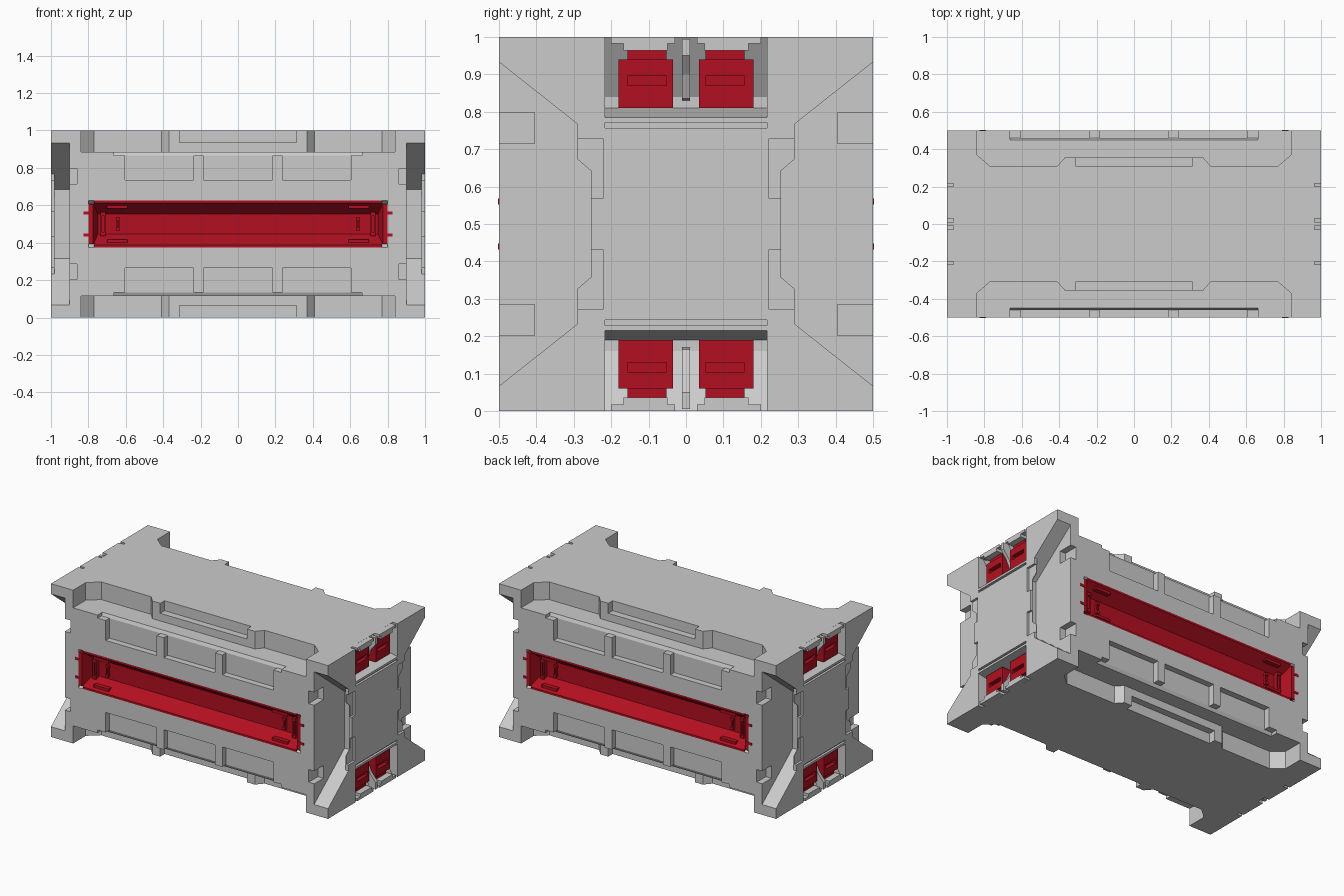
import bpy, bmesh

if "Cube" in bpy.data.objects:
    bpy.data.objects.remove(bpy.data.objects["Cube"])

MID = 0.5  # every part is built around the crate's centre height

red = bpy.data.materials.new("red_paint")
red.diffuse_color = (0.45, 0.005, 0.015, 1)
red.use_nodes = True
red.node_tree.nodes["Principled BSDF"].inputs["Base Color"].default_value = red.diffuse_color


def add_prism(bm, axis, pts, lo, hi):
    """Extrude a 2D profile along an axis: x takes (y,z), y takes (x,z), z takes (x,y)."""
    def place(p, d):
        return {"x": (d, p[0], p[1]), "y": (p[0], d, p[1]), "z": (p[0], p[1], d)}[axis]
    a = [bm.verts.new(place(p, lo)) for p in pts]
    b = [bm.verts.new(place(p, hi)) for p in pts]
    faces = [bm.faces.new(a), bm.faces.new(b)]
    n = len(pts)
    for i in range(n):
        faces.append(bm.faces.new((a[i], a[(i + 1) % n], b[(i + 1) % n], b[i])))
    bmesh.ops.recalc_face_normals(bm, faces=faces)


def box(x0, x1, y0, y1, z0, z1):
    return ("x", [(y0, z0), (y1, z0), (y1, z1), (y0, z1)], x0, x1)


def make(name, prisms, mat=None):
    bm = bmesh.new()
    for p in prisms:
        add_prism(bm, *p)
    me = bpy.data.meshes.new(name)
    bm.to_mesh(me)
    bm.free()
    ob = bpy.data.objects.new(name, me)
    bpy.context.collection.objects.link(ob)
    ob.location.z = MID
    if mat:
        me.materials.append(mat)
    return ob


def apply(ob, mod):
    bpy.context.view_layer.update()
    bpy.context.view_layer.objects.active = ob
    bpy.ops.object.modifier_apply(modifier=mod.name)


def cut(ob, prism):
    tool = make("cutter", [prism])
    tool.hide_render = True
    mod = ob.modifiers.new("cut", "BOOLEAN")
    mod.operation, mod.solver, mod.object = "DIFFERENCE", "EXACT", tool
    apply(ob, mod)
    bpy.data.objects.remove(tool)


def mirror(ob, axes):
    mod = ob.modifiers.new("mirror", "MIRROR")
    for i, a in enumerate("xyz"):
        mod.use_axis[i] = a in axes
    mod.merge_threshold = 0.0005
    apply(ob, mod)


# Crate body: one eighth is carved, then mirrored three ways
body = make("crate_body", [box(0, 1, 0, 0.5, 0, 0.5)])


def slope(y):
    return 0.433 - (0.5 - y) * 0.79


cuts = [
    # stepped recess in the long edge of the lid, with a shallow centre notch
    ("z", [(-.1, .355), (.37, .355), (.41, .31), (.77, .31), (.84, .37), (.84, .6), (-.1, .6)], .385, .6),
    box(-.1, .313, .31, .4, .435, .6),
    # lip and pockets along the top of the long wall
    ("x", [(.45, .385), (.46, .365), (.6, .365), (.6, .45), (.45, .45)], -.1, .663),
    box(-.1, .185, .46, .6, .235, .37),
    box(.237, .605, .46, .6, .235, .37),
    # sloping corner cavity that runs behind the end plate
    ("x", [(.6, slope(.6)), (.186, slope(.186)), (.186, -.1), (.6, -.1)], .9, .98),
    ("x", [(.6, slope(.6)), (.29, slope(.29)), (.29, .173), (.254, .142), (.254, -.1), (.6, -.1)], .97, 1.1),
    # corner notch and end plate slot
    box(.86, .95, .405, .6, .215, .298),
    box(.985, 1.1, .222, .32, .068, .229),
    # wedge recess for the latches, with a thin groove beside it
    ("y", [(1.1, .727), (.87, .34), (.87, .31), (1, .285), (1.1, .285)], -.1, .217),
    box(.985, 1.1, -.1, .217, .257, .271),
    # trough seat in the long wall
    ("x", [(.41, -.1), (.41, .06), (.5, .125), (.6, .197), (.6, -.1)], -.1, .8),
]
for c in cuts:
    cut(body, c)

# open the cut planes before mirroring
bm = bmesh.new()
bm.from_mesh(body.data)
inner = [f for f in bm.faces if any(all(abs(v.co[i]) < 1e-4 for v in f.verts) for i in range(3))]
bmesh.ops.delete(bm, geom=inner, context="FACES")
bm.to_mesh(body.data)
bm.free()
mirror(body, "xyz")

# Red trough set into each long wall
trough = make("side_trough", [
    ("x", [(.5, .125), (.41, .06), (.41, -.06), (.5, -.125), (.5, -.112),
           (.422, -.054), (.422, .054), (.5, .112)], -.77, .77)], red)
mirror(trough, "y")

# Sloped end caps, hinge pins and inner brackets of the trough
caps = make("trough_end_caps", [
    ("z", [(.8, .5), (.8, .41), (.745, .41), (.775, .5)], -.108, .108)], red)
mirror(caps, "xy")
pins = make("trough_pins", [box(.79, .825, .49, .503, .052, .068)], red)
mirror(pins, "xyz")
brackets = make("trough_brackets", [
    box(.708, .716, .415, .45, -.065, .065), box(.726, .734, .415, .45, -.065, .065),
    box(.708, .734, .415, .455, .045, .065), box(.708, .734, .415, .455, -.065, -.045),
    box(.63, .65, .415, .44, .02, .038), box(.63, .65, .415, .44, -.038, -.02),
    box(.632, .638, .415, .435, -.03, .03), box(.643, .649, .415, .435, -.03, .03)], red)
mirror(brackets, "xy")
ribs = make("trough_ribs", [box(.59, .7, .455, .49, -.1, -.083), box(.59, .7, .455, .49, .083, .1)], red)
mirror(ribs, "xy")

# Red latch blocks inside the end recesses
latch = make("end_latches", [box(.865, .97, .035, .18, .31, .44)], red)
cut(latch, box(.945, 1.1, .052, .157, .37, .396))
mirror(latch, "xyz")
tabs = make("latch_tabs", [box(.89, .96, .052, .157, .435, .466)], red)
mirror(tabs, "xyz")

# Grey stepped mounts above the latches and the centre spine between them
mounts = make("latch_mounts", [
    box(.94, 1, .05, .167, .464, .4995), box(.95, 1, .03, .2, .482, .4995)])
mirror(mounts, "xyz")
spine = make("latch_spine", [
    ("y", [(.865, .33), (.93, .335), (.96, .40), (1, .45), (1, .495), (.95, .495)], -.011, .011)])
mirror(spine, "xz")
